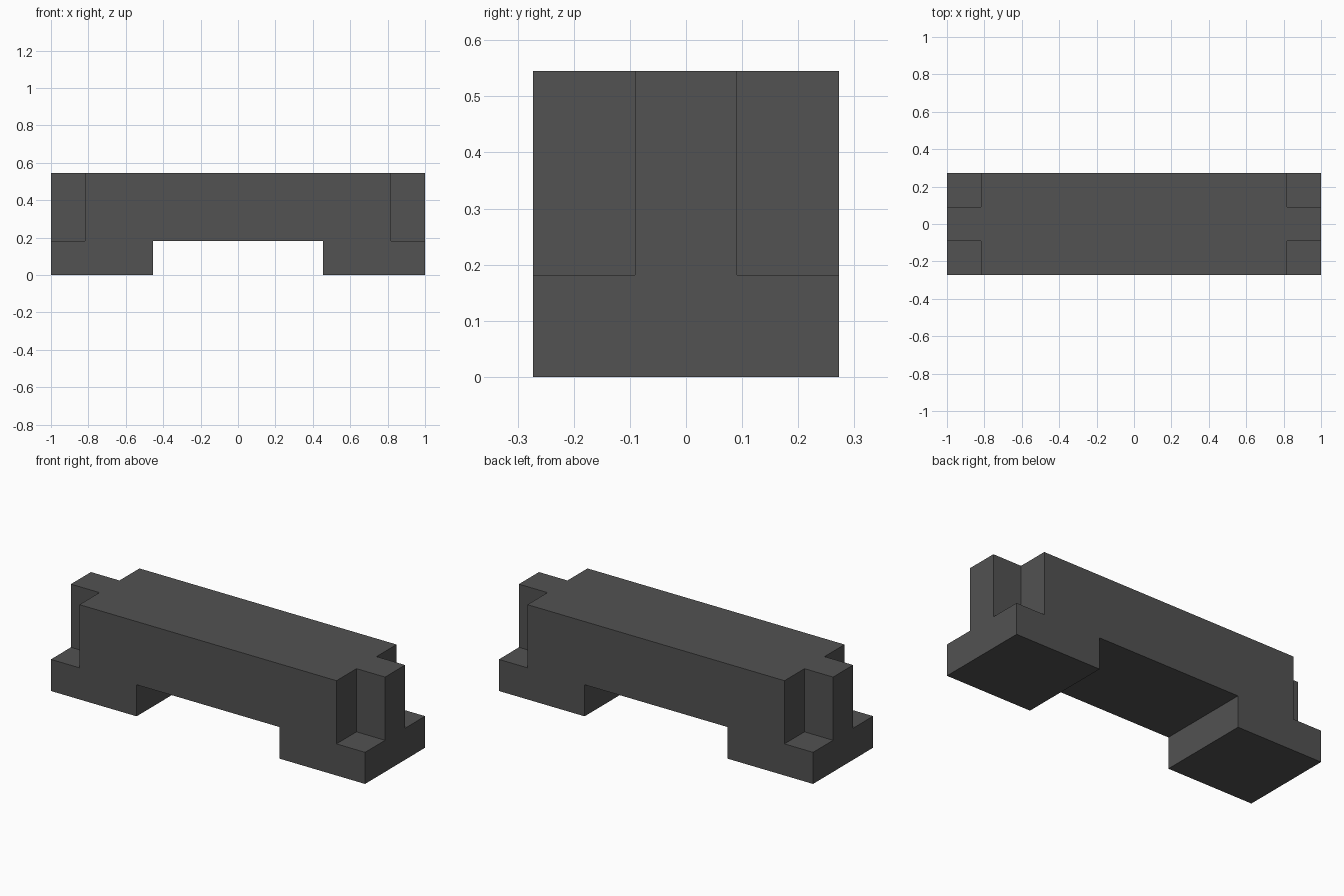
import bpy

if "Cube" in bpy.data.objects:
    bpy.data.objects.remove(bpy.data.objects["Cube"], do_unlink=True)

U = 1 / 11                      # module: the block is 22 x 6 x 6 modules
OVER = 0.1                      # how far cutters reach past the surface

# Material
grey = bpy.data.materials.new("dark_grey")
grey.use_nodes = True
colour = (0.085, 0.085, 0.085, 1)
grey.diffuse_color = colour
grey.node_tree.nodes["Principled BSDF"].inputs["Base Color"].default_value = colour


def box(name, lo, hi):
    """Axis-aligned box between two corners."""
    centre = [(a + b) / 2 for a, b in zip(lo, hi)]
    bpy.ops.mesh.primitive_cube_add(size=1, location=centre)
    ob = bpy.context.object
    ob.name = name
    ob.scale = [b - a for a, b in zip(lo, hi)]
    bpy.ops.object.transform_apply(location=True, rotation=False, scale=True)
    ob.data.materials.append(grey)
    return ob


def cut(target, lo, hi):
    """Subtract a box from the target."""
    cutter = box("cutter", lo, hi)
    cutter.hide_render = True
    mod = target.modifiers.new("cut", 'BOOLEAN')
    mod.operation = 'DIFFERENCE'
    mod.solver = 'EXACT'
    mod.object = cutter
    bpy.context.view_layer.objects.active = target
    bpy.ops.object.modifier_apply(modifier=mod.name)
    bpy.data.objects.remove(cutter, do_unlink=True)


# Solid block
block = box("bridge_block", (-11 * U, -3 * U, 0), (11 * U, 3 * U, 6 * U))

# Opening between the two feet
cut(block, (-5 * U, -3 * U - OVER, -OVER), (5 * U, 3 * U + OVER, 2 * U))

# Corner notches, leaving a central tongue at each end
for sx in (-1, 1):
    for sy in (-1, 1):
        xs = sorted((sx * 9 * U, sx * (11 * U + OVER)))
        ys = sorted((sy * U, sy * (3 * U + OVER)))
        cut(block, (xs[0], ys[0], 2 * U), (xs[1], ys[1], 6 * U + OVER))
